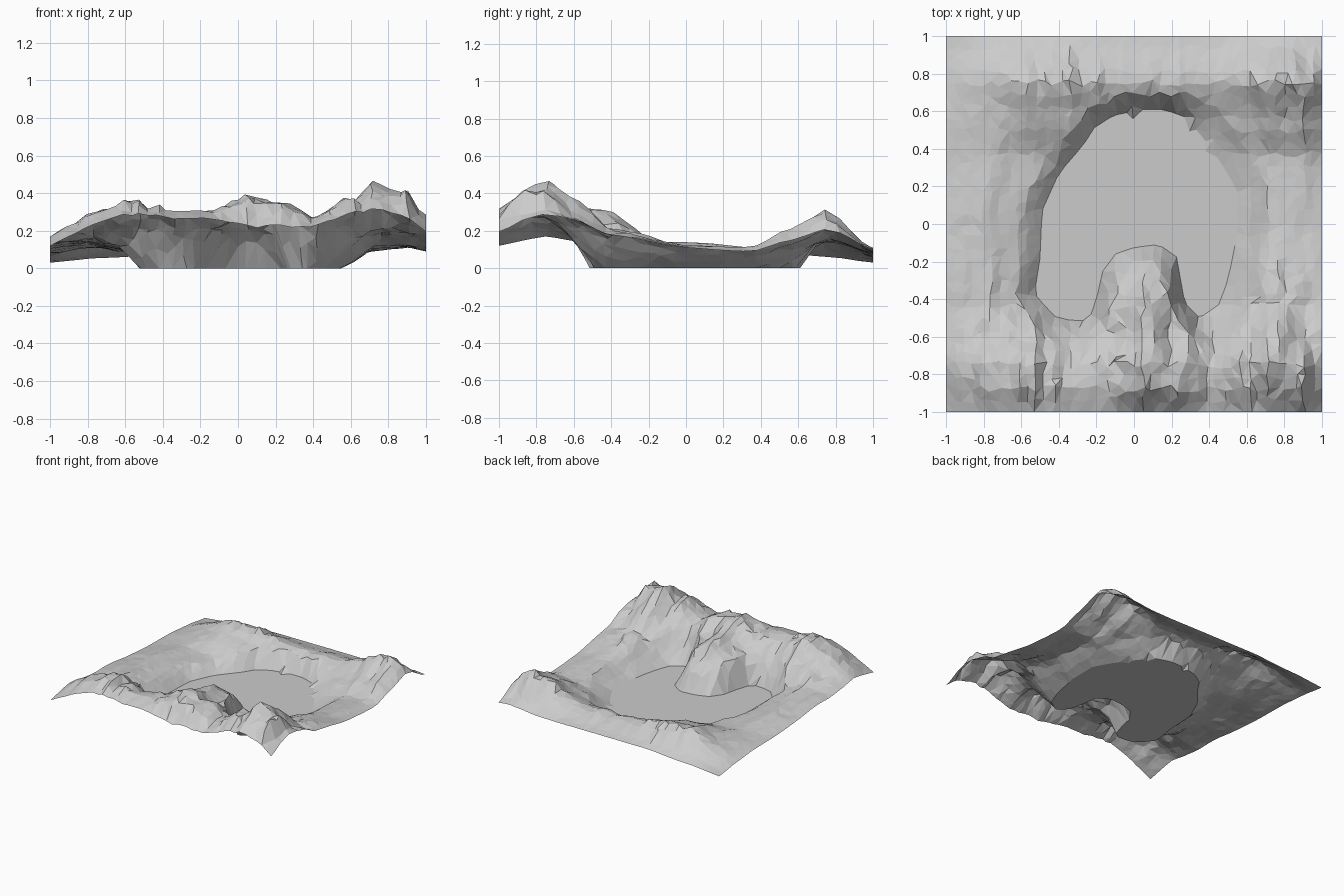
import bpy, bmesh, random
from mathutils import Vector, noise
from mathutils.geometry import intersect_point_line

if "Cube" in bpy.data.objects:
    bpy.data.objects.remove(bpy.data.objects["Cube"])

random.seed(4)

# Coarse relief: heights at a few stations across (x) and front to back (y)
XS = [-1, -.8, -.6, -.35, -.15, .05, .25, .4, .6, .73, .9, 1]
RELIEF = [
    (-1.0, [.12, .22, .29, .27, .26, .23, .22, .22, .29, .33, .27, .20]),
    (-.87, [.15, .27, .36, .30, .31, .37, .34, .27, .36, .41, .39, .26]),
    (-.75, [.17, .29, .37, .29, .31, .38, .36, .27, .38, .45, .41, .28]),
    (-.57, [.15, .21, .23, .14, .19, .29, .25, .16, .26, .35, .28, .24]),
    (-.42, [.13, .16, .11, .08, .19, .29, .25, .10, .14, .21, .20, .18]),
    (0.00, [.10, .14, .09, .05, .03, .03, .03, .05, .07, .12, .12, .11]),
    (0.35, [.08, .11, .09, .07, .05, .05, .05, .05, .06, .09, .11, .09]),
    (0.55, [.08, .12, .15, .14, .10, .08, .08, .08, .12, .18, .20, .14]),
    (0.76, [.06, .13, .21, .21, .17, .15, .16, .15, .22, .29, .30, .21]),
    (1.00, [.03, .05, .06, .08, .08, .08, .08, .08, .08, .09, .11, .10]),
]

# Lake shoreline, with the rocky headland cutting in from the front
SHORE = [Vector(p) for p in [
    (-.40, .27), (-.27, .42), (-.20, .53), (-.10, .58), (.05, .61), (.16, .61),
    (.27, .57), (.36, .47), (.46, .33), (.55, .18), (.55, -.05), (.50, -.30),
    (.45, -.43), (.35, -.50), (.27, -.42), (.22, -.14), (.10, -.11),
    (-.02, -.13), (-.15, -.18), (-.20, -.40), (-.24, -.51), (-.31, -.52),
    (-.43, -.49), (-.53, -.37), (-.50, -.18), (-.49, .07)]]


def station(values, v):
    """Interval index and fraction of v along a rising list."""
    i = max(k for k in range(len(values) - 1) if v >= values[k] or k == 0)
    return i, min(1, max(0, (v - values[i]) / (values[i + 1] - values[i])))


def relief(x, y):
    i, s = station(XS, x)
    j, t = station([r[0] for r in RELIEF], y)
    t = .4 * t + .6 * t * t * (3 - 2 * t)      # slightly rounded ridges
    row = [RELIEF[k][1][i] * (1 - s) + RELIEF[k][1][i + 1] * s for k in (j, j + 1)]
    return row[0] * (1 - t) + row[1] * t


def shore_distance(p):
    """Signed distance to the shore (negative in the lake) and nearest point."""
    best, near, inside = 9, p, False
    for a, b in zip(SHORE, SHORE[1:] + SHORE[:1]):
        t = min(1, max(0, intersect_point_line(p, a, b)[1]))
        q = a.lerp(b, t)
        if (p - q).length < best:
            best, near = (p - q).length, q
        if (a.y > p.y) != (b.y > p.y) and \
                p.x < a.x + (b.x - a.x) * (p.y - a.y) / (b.y - a.y):
            inside = not inside
    return (-best if inside else best), near


def height(x, y, d):
    if d <= 0:
        return 0
    z = relief(x, y + .03 * noise.noise((x * 6, 1, 5)))
    # craggy folds running front to back, stronger on high ground
    crag = noise.noise((x * 10, y * 2.5, 3)) + .8 * noise.noise((x * 22, y * 3, 8))
    edge = min(1, .35 + 5 * (1 - abs(y)))
    z *= 1 + .15 * crag * min(1, z / .18) * edge
    # bank: abrupt in the north and on the headland, gentle on the east side
    bank = .08 + .08 * min(1, max(0, (x - .28) / .15))
    if x < -.4 and y < .2:
        bank = .10
    return z * min(1, d / bank) ** .85


# Terrain sheet: jittered grid snapped to the shoreline
NX, NY = 42, 32
bm = bmesh.new()
grid = []
for j in range(NY + 1):
    for i in range(NX + 1):
        p = Vector((2 * i / NX - 1, 2 * j / NY - 1))
        if 0 < i < NX:
            p.x += random.uniform(-.014, .014)
        if 0 < j < NY:
            p.y += random.uniform(-.02, .02)
        d, near = shore_distance(p)
        if abs(d) < .029:
            p, d = near, 0
        grid.append(bm.verts.new((p.x, p.y, height(p.x, p.y, d))))
for j in range(NY):
    for i in range(NX):
        a = j * (NX + 1) + i
        bm.faces.new([grid[k] for k in (a, a + 1, a + NX + 2, a + NX + 1)])
bmesh.ops.remove_doubles(bm, verts=bm.verts, dist=.004)
bmesh.ops.triangulate(bm, faces=bm.faces, quad_method='SHORT_EDGE')

# Flat lake merged into one clean face
lake = [f for f in bm.faces if all(v.co.z < 1e-4 for v in f.verts)]
lake_edges = {e for f in lake for e in f.edges}
bmesh.ops.dissolve_limit(bm, angle_limit=.01, edges=list(lake_edges), verts=[])
bmesh.ops.triangulate(bm, faces=[f for f in bm.faces if len(f.verts) > 4])
bmesh.ops.recalc_face_normals(bm, faces=bm.faces)
if sum(f.normal.z for f in bm.faces) < 0:
    bmesh.ops.reverse_faces(bm, faces=bm.faces)

mesh = bpy.data.meshes.new("mountain_terrain")
bm.to_mesh(mesh)
bm.free()
terrain = bpy.data.objects.new("mountain_terrain", mesh)
bpy.context.collection.objects.link(terrain)
